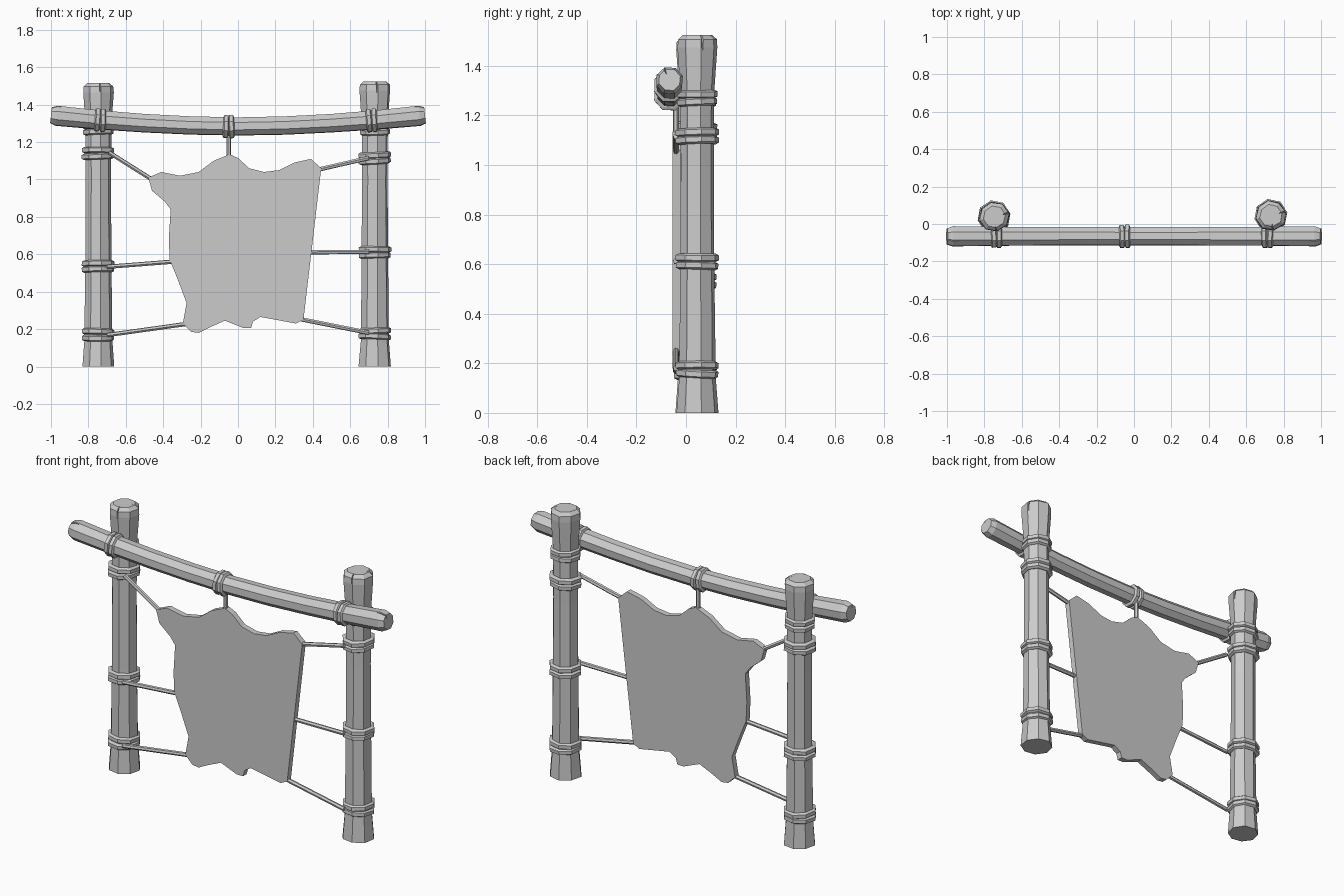
import bpy, bmesh, math, random
from mathutils import Vector, Matrix

random.seed(4)
cube = bpy.data.objects.get("Cube")
if cube:
    bpy.data.objects.remove(cube, do_unlink=True)

grey = bpy.data.materials.new("plain grey")
grey.use_nodes = True
GREY = (0.6, 0.6, 0.6, 1)
grey.diffuse_color = GREY
grey.node_tree.nodes["Principled BSDF"].inputs["Base Color"].default_value = GREY


def finish(name, bm):
    bmesh.ops.recalc_face_normals(bm, faces=bm.faces)
    mesh = bpy.data.meshes.new(name)
    bm.to_mesh(mesh)
    bm.free()
    mesh.materials.append(grey)
    obj = bpy.data.objects.new(name, mesh)
    bpy.context.collection.objects.link(obj)
    return obj


def loft(name, stations, sides=8, jitter=0.0, turn=0.2):
    """Faceted solid through (centre, radius) stations."""
    bm = bmesh.new()
    pts = [Vector(p) for p, r in stations]
    wobble = [1 + random.uniform(-jitter, jitter) for _ in range(sides)]
    axis = (pts[-1] - pts[0]).normalized()
    helper = Vector((0, 1, 0)) if abs(axis.y) < 0.9 else Vector((1, 0, 0))
    rings = []
    for i, (p, r) in enumerate(stations):
        t = (pts[min(i + 1, len(pts) - 1)] - pts[max(i - 1, 0)]).normalized()
        u = (helper - t * helper.dot(t)).normalized()
        v = t.cross(u)
        ring = []
        for k in range(sides):
            a = turn + k * math.tau / sides
            rr = r * wobble[k] * (1 + random.uniform(-jitter, jitter) / 3)
            ring.append(bm.verts.new(pts[i] + (u * math.cos(a) + v * math.sin(a)) * rr))
        rings.append(ring)
    for a, b in zip(rings, rings[1:]):
        for k in range(sides):
            n = (k + 1) % sides
            bm.faces.new((a[k], a[n], b[n], b[k]))
    bm.faces.new(rings[0])
    bm.faces.new(rings[-1])
    return finish(name, bm)


def lashing(name, centre, axis, radius, gap=0.032, turn=0.2):
    """Two bevelled cords side by side around a pole."""
    c = Vector(centre)
    for n, side in enumerate((-0.5, 0.5)):
        tilt = Vector([random.uniform(-0.06, 0.06) for _ in range(3)])
        d = (Vector(axis) + tilt).normalized()
        m = c + Vector(axis) * gap * side
        h = gap * 0.52
        loft(f"{name}_{n + 1}", [(m - d * h, radius - 0.012), (m - d * h * 0.6, radius),
                                 (m + d * h * 0.6, radius), (m + d * h, radius - 0.012)],
             8, 0.02, turn)


def split(target, tip, outward, along, length=0.09, width=0.022, depth=0.04):
    """Cut a tapering crack in the end of a pole."""
    o, t = Vector(outward).normalized(), Vector(along).normalized()
    s = o.cross(t)
    p = Vector(tip)
    bm = bmesh.new()
    inner = bm.verts.new(p - o * depth + t * 0.02)
    a = bm.verts.new(p + o * 0.03 + s * width / 2 + t * 0.02)
    b = bm.verts.new(p + o * 0.03 - s * width / 2 + t * 0.02)
    low = bm.verts.new(p + o * 0.015 - t * length)
    for f in ((inner, a, b), (inner, a, low), (a, b, low), (b, inner, low)):
        bm.faces.new(f)
    cutter = finish("crack_cutter", bm)
    cutter.hide_render = True
    mod = target.modifiers.new("crack", 'BOOLEAN')
    mod.operation, mod.object = 'DIFFERENCE', cutter
    bpy.context.view_layer.objects.active = target
    bpy.ops.object.modifier_apply(modifier=mod.name)
    bpy.data.objects.remove(cutter, do_unlink=True)


# Upright posts, flared at the foot and the head
UP = (0, 0, 1)
for name, x, y, top, bands in (("right_post", -0.748, 0.038, 1.515, (1.14, 0.535, 0.17)),
                               ("left_post", 0.732, 0.045, 1.525, (1.115, 0.61, 0.175))):
    shape = ((0, 0.086), (0.14, 0.075), (0.6, 0.07), (1.0, 0.068), (1.3, 0.07),
             (top - 0.05, 0.082), (top - 0.018, 0.08), (top, 0.06))
    post = loft(name, [((x, y, z), r) for z, r in shape], 8, 0.04)
    split(post, (x + 0.01, y - 0.075, top), (0.1, -1, 0), UP)
    split(post, (x + 0.07, y + 0.02, top), (1, 0.3, 0), UP)
    for i, z in enumerate(bands):
        lashing(f"{name}_lashing_{i + 1}", (x, y, z), UP, 0.088)
    lashing(f"{name}_beam_lashing", (x, y, 1.27), UP, 0.083)


# Sagging crossbeam in front of the posts
def beam_z(x):
    return 1.283 + 0.06 * abs(x) ** 1.8


BEAM_Y = -0.066
xs = (-0.97, -0.75, -0.5, -0.25, 0, 0.25, 0.5, 0.75, 0.97)
path = [((x, BEAM_Y, beam_z(x)), 0.051 + 0.006 * abs(x) ** 3) for x in xs]
path = [((-1, BEAM_Y, 1.343), 0.045)] + path + [((1, BEAM_Y, 1.343), 0.045)]
beam = loft("crossbeam", path, 8, 0.03, 0.35)
for s in (-1, 1):
    split(beam, (s, BEAM_Y - 0.02, 1.385), (0, -0.4, 1), (s, 0, 0.1), 0.07, 0.018, 0.035)
for name, x in (("right", -0.737), ("middle", -0.05), ("left", 0.715)):
    lashing(f"{name}_beam_wrap", (x, BEAM_Y, beam_z(x)), (1, 0, 0.09 * x), 0.066, 0.03, 0.35)

# Stretched hide with a ragged outline
outline = [(-0.48, 1.01), (-0.41, 1.04), (-0.31, 1.02), (-0.21, 1.04), (-0.13, 1.1),
           (-0.045, 1.135), (0, 1.115), (0.06, 1.06), (0.14, 1.04), (0.22, 1.05),
           (0.3, 1.09), (0.39, 1.11), (0.445, 1.06), (0.35, 0.25), (0.31, 0.23),
           (0.12, 0.265), (0.08, 0.24), (0.07, 0.205), (0.03, 0.205), (-0.07, 0.245),
           (-0.15, 0.21), (-0.21, 0.18), (-0.25, 0.185), (-0.295, 0.23), (-0.275, 0.34),
           (-0.32, 0.46), (-0.365, 0.57), (-0.37, 0.68), (-0.36, 0.84), (-0.39, 0.88),
           (-0.46, 0.94)]
bm = bmesh.new()
front = bm.faces.new([bm.verts.new((x, -0.055, z)) for x, z in outline])
back = bmesh.ops.extrude_face_region(bm, geom=[front], use_keep_orig=True)
bmesh.ops.translate(bm, verts=[v for v in back["geom"] if isinstance(v, bmesh.types.BMVert)],
                    vec=(0, 0.033, 0))
finish("hide", bm)

# Cords that stretch the hide
cords = (((-0.69, 1.145), (-0.46, 1.0)), ((-0.7, 0.533), (-0.355, 0.56)),
         ((-0.7, 0.168), (-0.28, 0.227)), ((0.7, 1.115), (0.43, 1.053)),
         ((0.7, 0.613), (0.385, 0.611)), ((0.7, 0.18), (0.34, 0.252)),
         ((-0.05, 1.25), (-0.05, 1.12)))
for i, (a, b) in enumerate(cords):
    loft(f"cord_{i + 1}", [((x, -0.04, z), 0.012) for x, z in (a, b)], 6)
